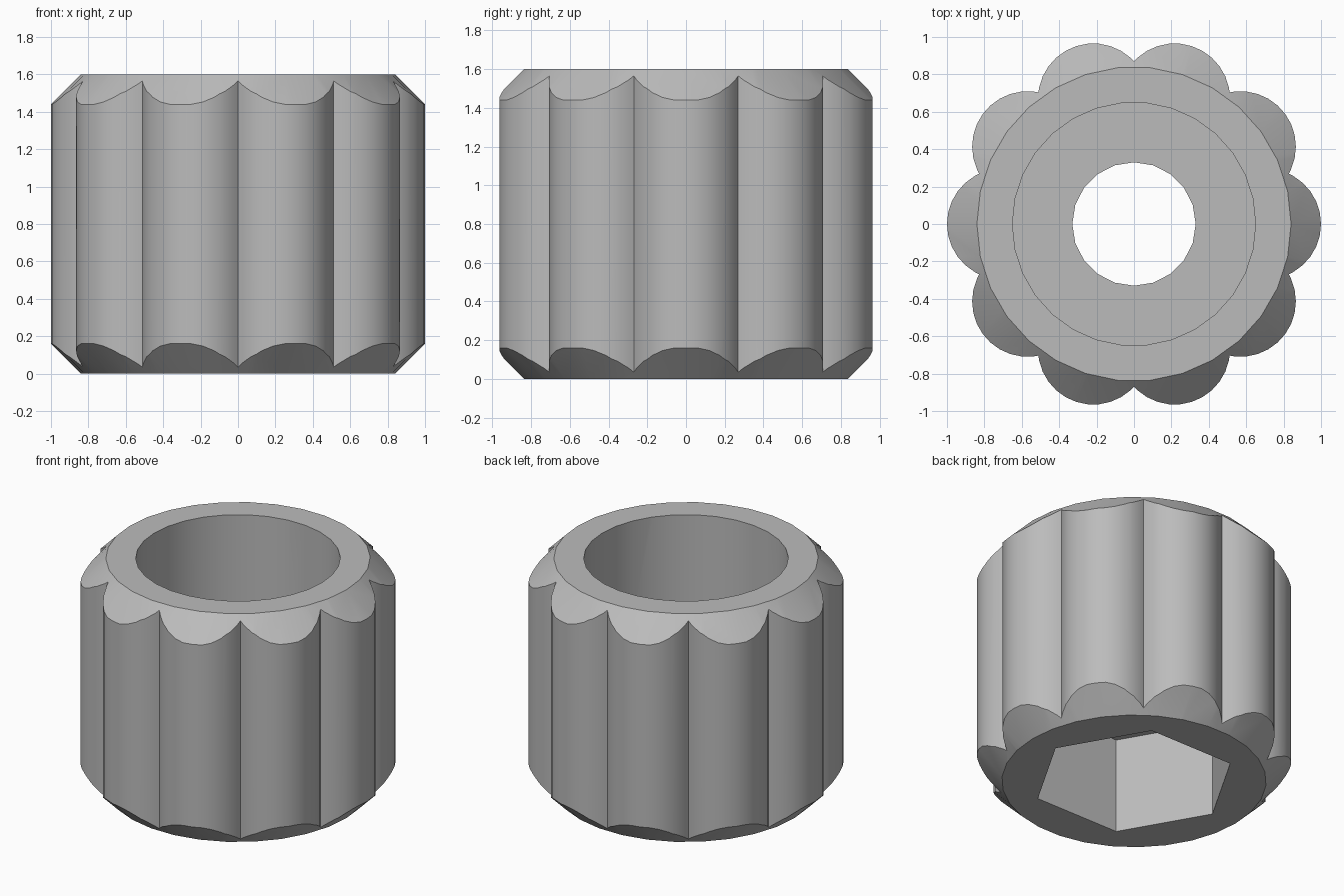
import bpy
import math
from math import cos, sin, radians

cube = bpy.data.objects.get("Cube")
if cube:
    bpy.data.objects.remove(cube, do_unlink=True)

HEIGHT = 1.6
LOBES = 10
LOBE_CENTRE, LOBE_RADIUS = 0.704, 0.296
VALLEY_RADIUS = 0.87
RIM_RADIUS = 0.84
BORE_RADIUS, HOLE_RADIUS = 0.65, 0.33
HEX_DEPTH = BORE_DEPTH = 0.67


def polar(radius, degrees):
    a = radians(degrees)
    return radius * cos(a), radius * sin(a)


def ring(radius, sides):
    return [polar(radius, 360 * i / sides) for i in range(sides)]


def loft(name, sections):
    """Solid through a stack of (outline, z) sections with equal point counts."""
    n = len(sections[0][0])
    verts = [(x, y, z) for outline, z in sections for x, y in outline]
    faces = [list(range(n))[::-1], [len(verts) - n + i for i in range(n)]]
    for s in range(len(sections) - 1):
        for i in range(n):
            j = (i + 1) % n
            faces.append([s * n + i, s * n + j, (s + 1) * n + j, (s + 1) * n + i])
    mesh = bpy.data.meshes.new(name)
    mesh.from_pydata(verts, [], faces)
    obj = bpy.data.objects.new(name, mesh)
    bpy.context.collection.objects.link(obj)
    return obj


def combine(target, tool, operation):
    """Apply a boolean and discard its helper."""
    bpy.context.view_layer.objects.active = target
    mod = target.modifiers.new(operation, 'BOOLEAN')
    mod.operation, mod.solver, mod.object = operation, 'EXACT', tool
    bpy.ops.object.modifier_apply(modifier=mod.name)
    bpy.data.objects.remove(tool, do_unlink=True)


# Scalloped grip outline: one round lobe and one valley per repeat
outline = []
for k in range(LOBES):
    turn = 360 * k / LOBES
    cx, cy = polar(LOBE_CENTRE, turn)
    for a in range(-60, 61, 12):
        dx, dy = polar(LOBE_RADIUS, turn + a)
        outline.append((cx + dx, cy + dy))
    outline.append(polar(VALLEY_RADIUS, turn + 180 / LOBES))

knob = loft("scalloped_knob", [(outline, 0), (outline, HEIGHT)])

# Conical chamfers on both ends
flare = 0.3
wide = ring(RIM_RADIUS + flare, 30)
rim = ring(RIM_RADIUS, 30)
envelope = loft("chamfer_envelope", [(rim, 0), (wide, flare),
                                     (wide, HEIGHT - flare), (rim, HEIGHT)])
combine(knob, envelope, 'INTERSECT')

# Round bore from above, hexagonal pocket from below, narrow through hole
for name, radius, sides, low, high in (
        ("bore_cutter", BORE_RADIUS, 30, HEIGHT - BORE_DEPTH, HEIGHT + 0.1),
        ("hex_cutter", BORE_RADIUS, 6, -0.1, HEX_DEPTH),
        ("hole_cutter", HOLE_RADIUS, 20, 0.3, HEIGHT - 0.3)):
    section = ring(radius, sides)
    combine(knob, loft(name, [(section, low), (section, high)]), 'DIFFERENCE')

# Plain grey finish
grey = bpy.data.materials.new("grey")
grey.use_nodes = True
colour = (0.5, 0.5, 0.5, 1)
grey.diffuse_color = colour
grey.node_tree.nodes["Principled BSDF"].inputs["Base Color"].default_value = colour
knob.data.materials.clear()
knob.data.materials.append(grey)

# Smooth curved walls with crisp edges
bpy.ops.object.select_all(action='DESELECT')
knob.select_set(True)
bpy.context.view_layer.objects.active = knob
bpy.ops.object.shade_smooth_by_angle(angle=radians(30))
